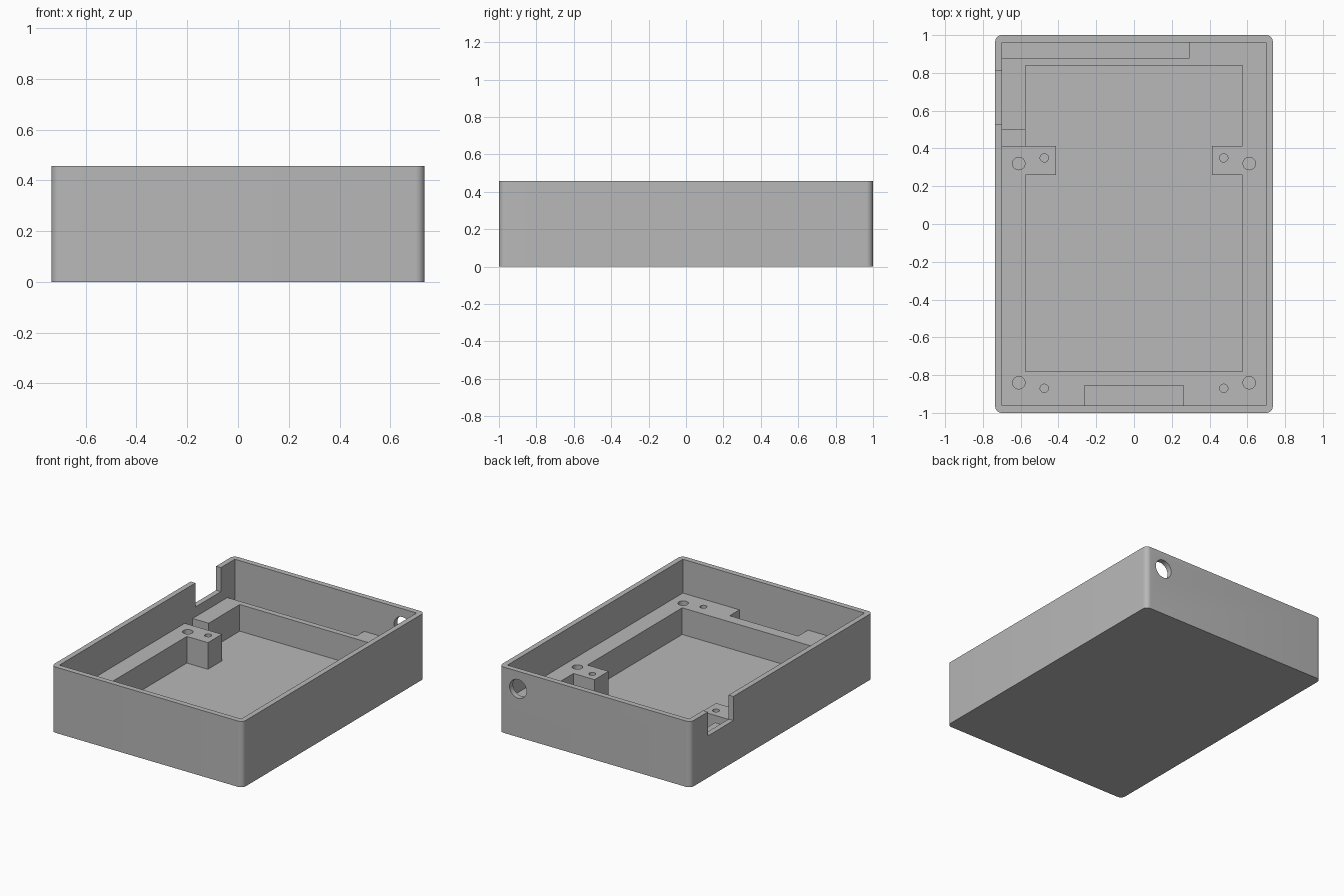
import bpy
import bmesh
import math
from mathutils import Matrix

cube = bpy.data.objects.get("Cube")
if cube:
    bpy.data.objects.remove(cube, do_unlink=True)

# Main dimensions
W, L, H = 0.735, 1.0, 0.457       # half width, half length, height
IN_X, IN_Y = 0.698, 0.962         # inside of the walls
FLOOR, GROOVE, LEDGE = 0.037, 0.13, 0.222
ABOVE = 0.6

grey = bpy.data.materials.new("plain grey")
grey.use_nodes = True
grey.diffuse_color = (0.48, 0.48, 0.48, 1)
grey.node_tree.nodes["Principled BSDF"].inputs["Base Color"].default_value = grey.diffuse_color


def add_object(name, bm):
    bmesh.ops.recalc_face_normals(bm, faces=bm.faces)
    mesh = bpy.data.meshes.new(name)
    bm.to_mesh(mesh)
    bm.free()
    mesh.materials.append(grey)
    obj = bpy.data.objects.new(name, mesh)
    bpy.context.collection.objects.link(obj)
    return obj


def prism(name, points, z0, z1):
    """Upright prism from a flat outline."""
    bm = bmesh.new()
    face = bm.faces.new([bm.verts.new((x, y, z0)) for x, y in points])
    top = bmesh.ops.extrude_face_region(bm, geom=[face])["geom"]
    verts = [v for v in top if isinstance(v, bmesh.types.BMVert)]
    bmesh.ops.translate(bm, verts=verts, vec=(0, 0, z1 - z0))
    return add_object(name, bm)


def block(name, x0, x1, y0, y1, z0, z1=ABOVE):
    return prism(name, [(x0, y0), (x1, y0), (x1, y1), (x0, y1)], z0, z1)


def rod(name, radius, depth, matrix):
    bm = bmesh.new()
    bmesh.ops.create_cone(bm, cap_ends=True, segments=32, radius1=radius,
                          radius2=radius, depth=depth, matrix=matrix)
    return add_object(name, bm)


def rounded_outline(hx, hy, r, steps=8):
    points = []
    for k, (sx, sy) in enumerate([(1, 1), (-1, 1), (-1, -1), (1, -1)]):
        for i in range(steps + 1):
            a = math.pi / 2 * (k + i / steps)
            points.append((sx * (hx - r) + r * math.cos(a), sy * (hy - r) + r * math.sin(a)))
    return points


def carve(target, cutter):
    """Subtract the cutter for good, then discard it."""
    mod = target.modifiers.new("cut", "BOOLEAN")
    mod.operation = "DIFFERENCE"
    mod.solver = "EXACT"
    mod.object = cutter
    bpy.context.view_layer.update()
    graph = bpy.context.evaluated_depsgraph_get()
    mesh = bpy.data.meshes.new_from_object(target.evaluated_get(graph))
    target.modifiers.clear()
    target.data = mesh
    bpy.data.objects.remove(cutter, do_unlink=True)


# Solid body with rounded upright corners
case = prism("open_case", rounded_outline(W, L, 0.035), 0, H)

# Upper cavity, leaving thin walls and a ledge
carve(case, block("cavity", -IN_X, IN_X, -IN_Y, IN_Y, LEDGE))

# Deep pocket, leaving a mounting tab on each side
half = [(0.575, -0.78), (0.575, 0.26), (0.413, 0.26),
        (0.413, 0.413), (0.575, 0.413), (0.575, 0.84)]
carve(case, prism("pocket", half + [(-x, y) for x, y in reversed(half)], FLOOR, 0.3))

# Shallow channels in the ledge: rear, front and beside the right tab
carve(case, block("rear_channel", -IN_X, 0.295, 0.88, IN_Y, GROOVE, 0.3))
carve(case, block("front_channel", -0.263, 0.263, -IN_Y, -0.855, GROOVE, 0.3))
carve(case, block("side_channel", -IN_X, -0.5, 0.413, 0.5, GROOVE, 0.3))

# Notch in the right wall
carve(case, block("wall_notch", -0.8, -0.66, 0.53, 0.81, 0.29))

# Round opening through the rear wall
carve(case, rod("rear_opening", 0.065, 0.2,
                Matrix.Translation((0.59, 0.98, 0.335)) @ Matrix.Rotation(math.pi / 2, 4, "X")))

# Screw holes in the ledge and tabs, mirrored left and right
for side in (-1, 1):
    for x, y, r in [(0.61, 0.32, 0.033), (0.61, -0.84, 0.033),
                    (0.475, 0.35, 0.022), (0.475, -0.87, 0.022)]:
        carve(case, rod("screw_hole", r, 0.2, Matrix.Translation((side * x, y, 0.18))))

# Smooth rounded corners and holes, crisp edges elsewhere
bpy.ops.object.select_all(action="DESELECT")
case.select_set(True)
bpy.context.view_layer.objects.active = case
bpy.ops.object.shade_smooth_by_angle(angle=math.radians(30))
